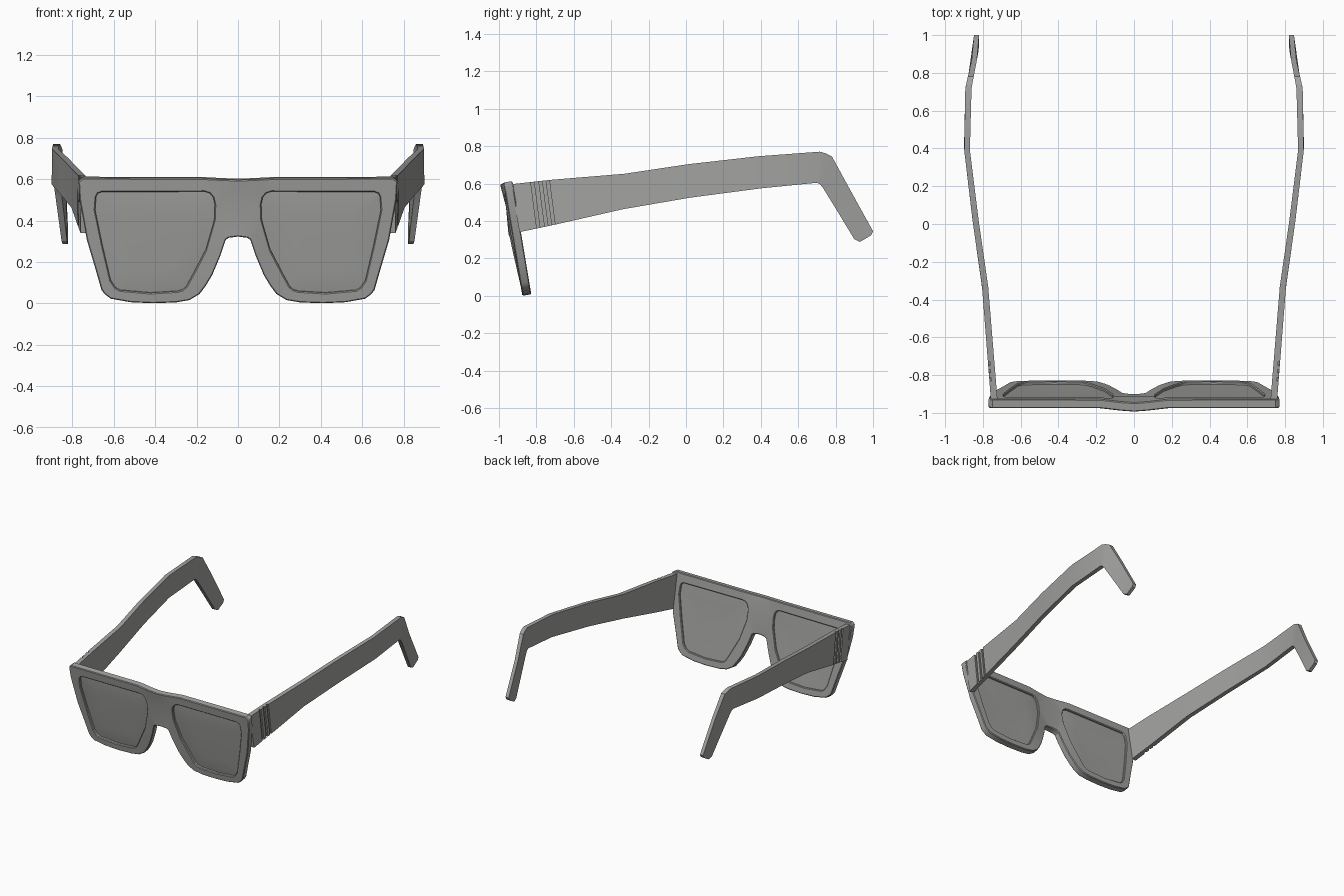
import bpy, bmesh, math
from mathutils import Vector

if "Cube" in bpy.data.objects:
    bpy.data.objects.remove(bpy.data.objects["Cube"])


def material(name, value):
    m = bpy.data.materials.new(name)
    m.diffuse_color = (*value, 1)
    m.use_nodes = True
    m.node_tree.nodes["Principled BSDF"].inputs["Base Color"].default_value = m.diffuse_color
    return m


GREY = material("plain grey", (0.36, 0.36, 0.35))

# Half outline of the frame front (x, z), from top centre round to the bridge
OUTER = [(0, .596), (.07, .598), (.18, .604), (.75, .605), (.77, .59), (.765, .5), (.73, .305),
         (.69, .17), (.66, .065), (.645, .045), (.615, .022), (.52, .005), (.41, 0), (.30, .004),
         (.235, .015), (.185, .045), (.155, .085), (.125, .135), (.085, .23), (.06, .305),
         (.045, .316), (0, .322)]
# Lens opening (x, z)
OPENING = [(.685, .515), (.678, .53), (.66, .537), (.16, .539), (.138, .532), (.12, .512),
           (.112, .475), (.115, .40), (.155, .26), (.22, .135), (.25, .08), (.265, .066),
           (.29, .058), (.425, .05), (.57, .063), (.592, .075), (.615, .11), (.655, .28), (.69, .45)]
THICK = 0.048


def place(x, d, z):
    """Lean the flat front back and push the bridge slightly forward."""
    t = max(0, 1 - abs(x) / 0.2)
    bulge = 0.02 * t * t * (3 - 2 * t)
    return Vector((x, -0.975 + (0.6 - z) / 6 + d - bulge, z + d * 0.16))


def flip(points):
    return [(-x, z) for x, z in points]


def finish(name, bm, bevel=0, angle=30):
    bmesh.ops.recalc_face_normals(bm, faces=bm.faces[:])
    me = bpy.data.meshes.new(name)
    bm.to_mesh(me)
    bm.free()
    ob = bpy.data.objects.new(name, me)
    bpy.context.collection.objects.link(ob)
    me.materials.append(GREY)
    bpy.ops.object.select_all(action='DESELECT')
    ob.select_set(True)
    bpy.context.view_layer.objects.active = ob
    bpy.ops.object.shade_smooth_by_angle(angle=math.radians(angle))
    if bevel:
        mod = ob.modifiers.new("soft edges", 'BEVEL')
        mod.width, mod.segments = bevel, 1
        mod.limit_method, mod.angle_limit = 'ANGLE', math.radians(40)
    return ob


# Frame front: outline with two openings, thickened and leaned
bm = bmesh.new()
for loop in (OUTER + flip(OUTER[1:-1])[::-1], OPENING, flip(OPENING)):
    vs = [bm.verts.new((x, 0, z)) for x, z in loop]
    for a, b in zip(vs, vs[1:] + vs[:1]):
        bm.edges.new((a, b))
bmesh.ops.triangle_fill(bm, edges=bm.edges[:], use_beauty=True, normal=(0, -1, 0))
back = bmesh.ops.extrude_face_region(bm, geom=bm.faces[:])["geom"]
for v in back:
    if isinstance(v, bmesh.types.BMVert):
        v.co.y = THICK
for v in bm.verts:
    v.co = place(*v.co)
finish("frame_front", bm, bevel=0.005)


# Lenses: gently domed plates set inside the openings
def lens(name, side):
    bm = bmesh.new()
    cx = sum(p[0] for p in OPENING) / len(OPENING)
    cz = sum(p[1] for p in OPENING) / len(OPENING)
    rings = []
    for d, s in ((.012, .6), (.014, .85), (.018, 1.01), (.034, 1.01), (.034, .95), (.031, .6)):
        rings.append([bm.verts.new(place(side * (cx + (x - cx) * s), d, cz + (z - cz) * s))
                      for x, z in OPENING])
    n = len(OPENING)
    for a, b in zip(rings, rings[1:]):
        for i in range(n):
            j = (i + 1) % n
            bm.faces.new((a[i], a[j], b[j], b[i]))
    bm.faces.new(rings[0])
    bm.faces.new(rings[-1])
    finish(name, bm)


# Temple arms: columns of (top y, top z, bottom y, bottom z), bowed sideways along y
COLUMNS = [(-.937, .596, -.89, .34), (-.73, .619, -.70, .38), (-.33, .652, -.34, .462),
           (.01, .703, .02, .524), (.39, .746, .40, .574), (.715, .77, .70, .604),
           (.745, .762, .715, .597), (.78, .745, .73, .58), (.87, .58, .80, .467),
           (1.0, .345, .90, .302), (.99, .323, .93, .288)]
BOW = [(-.94, .757, .722), (-.33, .805, .772), (.07, .862, .83), (.40, .90, .87),
       (.72, .893, .86), (.92, .848, .822), (1.01, .847, .82)]


def bow(y):
    y = min(max(y, BOW[0][0]), BOW[-1][0])
    for a, b in zip(BOW, BOW[1:]):
        if y <= b[0]:
            t = (y - a[0]) / (b[0] - a[0])
            return a[1] + (b[1] - a[1]) * t, a[2] + (b[2] - a[2]) * t


def columns():
    """Arm columns with three slanted grooves cut into the outer side."""
    first, second = COLUMNS[:2]
    cols = [(first, 0)]
    for y in (-.83, -.787, -.748):
        for yy, depths in ((y, (0, .01)), (y + .017, (.01, 0))):
            t = (yy - first[0]) / (second[0] - first[0])
            col = [a + (b - a) * t for a, b in zip(first, second)]
            col[2] = yy + .032
            col[3] = .34 + (col[2] + .89) * .04 / .19
            cols += [(col, d) for d in depths]
    return cols + [(c, 0) for c in COLUMNS[1:]]


def arm(name, side):
    bm = bmesh.new()
    rings = []
    for (ty, tz, by, bz), depth in columns():
        (to, ti), (bo, bi) = bow(ty), bow(by)
        rings.append([bm.verts.new(p) for p in (
            (side * (to - depth), ty, tz), (side * ti, ty, tz),
            (side * bi, by, bz), (side * (bo - depth), by, bz))])
    for a, b in zip(rings, rings[1:]):
        for i in range(4):
            j = (i + 1) % 4
            bm.faces.new((a[i], a[j], b[j], b[i]))
    bm.faces.new(rings[0])
    bm.faces.new(rings[-1])
    finish(name, bm, angle=20)


for label, side in (("left", -1), ("right", 1)):
    lens(label + "_lens", side)
    arm(label + "_arm", side)
